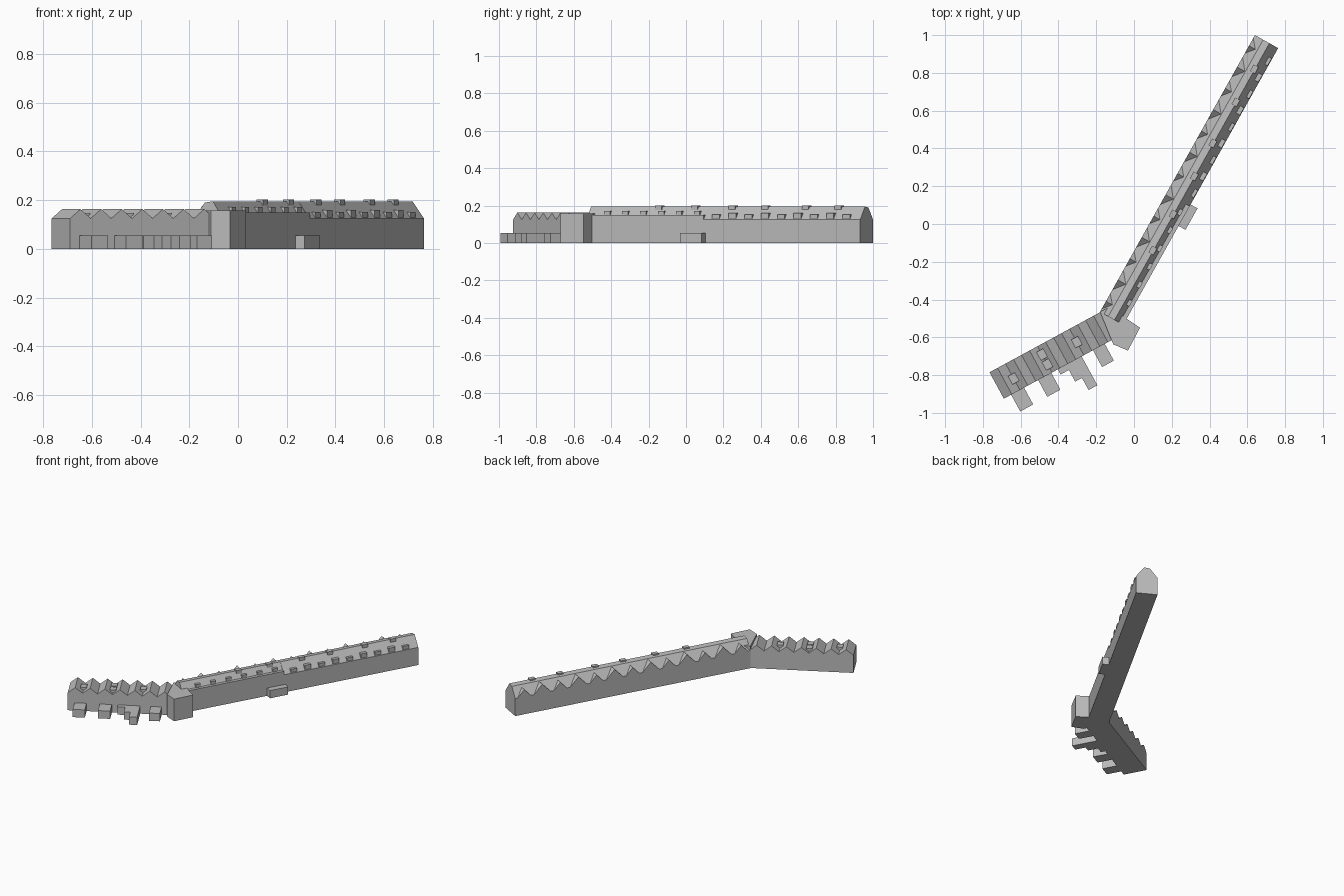
import bpy
from math import radians
from mathutils import Matrix

if "Cube" in bpy.data.objects:
    bpy.data.objects.remove(bpy.data.objects["Cube"], do_unlink=True)

stone = bpy.data.materials.new("grey stone")
stone.use_nodes = True
stone.diffuse_color = (0.5, 0.5, 0.5, 1)
stone.node_tree.nodes["Principled BSDF"].inputs["Base Color"].default_value = (0.5, 0.5, 0.5, 1)


def wing_frame(x, y, angle):
    """Local x runs along the wing, local y points to its back."""
    return Matrix.Translation((x, y, 0)) @ Matrix.Rotation(radians(angle), 4, "Z")


def loft(name, first, last, frame):
    """Closed solid between two matching outlines."""
    n = len(first)
    faces = [tuple(range(n)), tuple(range(2 * n - 1, n - 1, -1))]
    faces += [(i, i + n, (i + 1) % n + n, (i + 1) % n) for i in range(n)]
    mesh = bpy.data.meshes.new(name)
    mesh.from_pydata(first + last, [], faces)
    mesh.materials.append(stone)
    mesh.transform(frame)
    obj = bpy.data.objects.new(name, mesh)
    bpy.context.collection.objects.link(obj)
    # consistent outward normals
    import bmesh
    bm = bmesh.new()
    bm.from_mesh(mesh)
    bmesh.ops.recalc_face_normals(bm, faces=bm.faces)
    bm.to_mesh(mesh)
    bm.free()
    return obj


def along(name, profile, u0, u1, frame):
    """Extrude a (depth, height) profile along the wing; depth goes to the front."""
    return loft(name, [(u0, -w, z) for w, z in profile], [(u1, -w, z) for w, z in profile], frame)


def across(name, profile, w0, w1, frame):
    """Extrude a (length, height) profile across the wing."""
    return loft(name, [(u, -w0, z) for u, z in profile], [(u, -w1, z) for u, z in profile], frame)


def box(name, u0, u1, w0, w1, z0, z1, frame):
    return along(name, [(w0, z0), (w1, z0), (w1, z1), (w0, z1)], u0, u1, frame)


low = wing_frame(-0.765, -0.785, 28.5)
long = wing_frame(-0.18, -0.465, 60.76)

# Low wing with a row of cross gables
BAYS, LENGTH = 7, 0.675
bay = LENGTH / BAYS
outline = [(LENGTH, 0), (0, 0), (0, 0.125)]
for i in range(BAYS):
    outline += [((i + 0.5) * bay, 0.163), ((i + 1) * bay, 0.125)]
across("gabled_wing", outline, 0, 0.159, low)

# Roof lights set in the valleys
for i, w in [(1, 0.09), (3, 0.05), (3, 0.11), (5, 0.08)]:
    box("roof_light", i * bay - 0.02, i * bay + 0.02, w - 0.025, w + 0.025, 0.12, 0.147, low)

# Entrance porches along the low wing
for u0, u1, w, h in [(0.044, 0.122, 0.26, 0.055), (0.207, 0.286, 0.26, 0.055),
                     (0.325, 0.39, 0.19, 0.055), (0.375, 0.46, 0.26, 0.055),
                     (0.416, 0.469, 0.333, 0.055), (0.537, 0.608, 0.26, 0.055)]:
    box("porch", u0, u1, 0.15, w, 0, h, low)

# Corner block joining the wings
plan = [(-0.18, -0.465), (-0.13, -0.44), (0.032, -0.549), (-0.032, -0.67), (-0.11, -0.637)]
loft("corner_block", [(x, y, 0) for x, y in plan], [(x, y, 0.157) for x, y in plan], Matrix())

# Long wing in two halves with a mansard roof
SPLIT, END = 0.72, 1.679
back = [(0.141, 0), (0, 0), (0, 0.125), (0.05, 0.19), (0.088, 0.195)]
along("long_wing_near", back + [(0.118, 0.15), (0.141, 0.15)], 0, SPLIT, long)
along("long_wing_far", back + [(0.141, 0.125)], SPLIT, END, long)

# Triangular wall gables on the back eave
GABLES = 13
step = END / GABLES
for i in range(GABLES):
    u = (i + 0.5) * step
    half = step * (0.46 if i % 2 else 0.36)
    peak = 0.187 if i % 2 else 0.175
    first = [(u - half, 0, 0.125), (u + half, 0, 0.125), (u, 0, peak)]
    last = [(u - half, -0.002, 0.125), (u + half, -0.002, 0.125), (u, -(peak - 0.125) / 1.3, peak)]
    loft("wall_gable", first, last, long)

# Flat dormers on the front slope
for i in range(6):
    u = 0.1 + i * 0.11
    box("near_dormer", u, u + 0.035, 0.09, 0.122, 0.14, 0.172, long)
for i in range(9):
    u = SPLIT + 0.05 + i * 0.1
    box("far_dormer", u, u + 0.045, 0.09, 0.138, 0.12, 0.16 if i % 2 else 0.152, long)

# Small roof vents on the ridge
for u in (0.4, 0.62, 0.85, 1.05, 1.3, 1.5):
    box("roof_vent", u, u + 0.04, 0.07, 0.1, 0.17, 0.202, long)

# Side entrance
box("side_porch", 0.6, 0.73, 0.13, 0.183, 0, 0.055, long)
